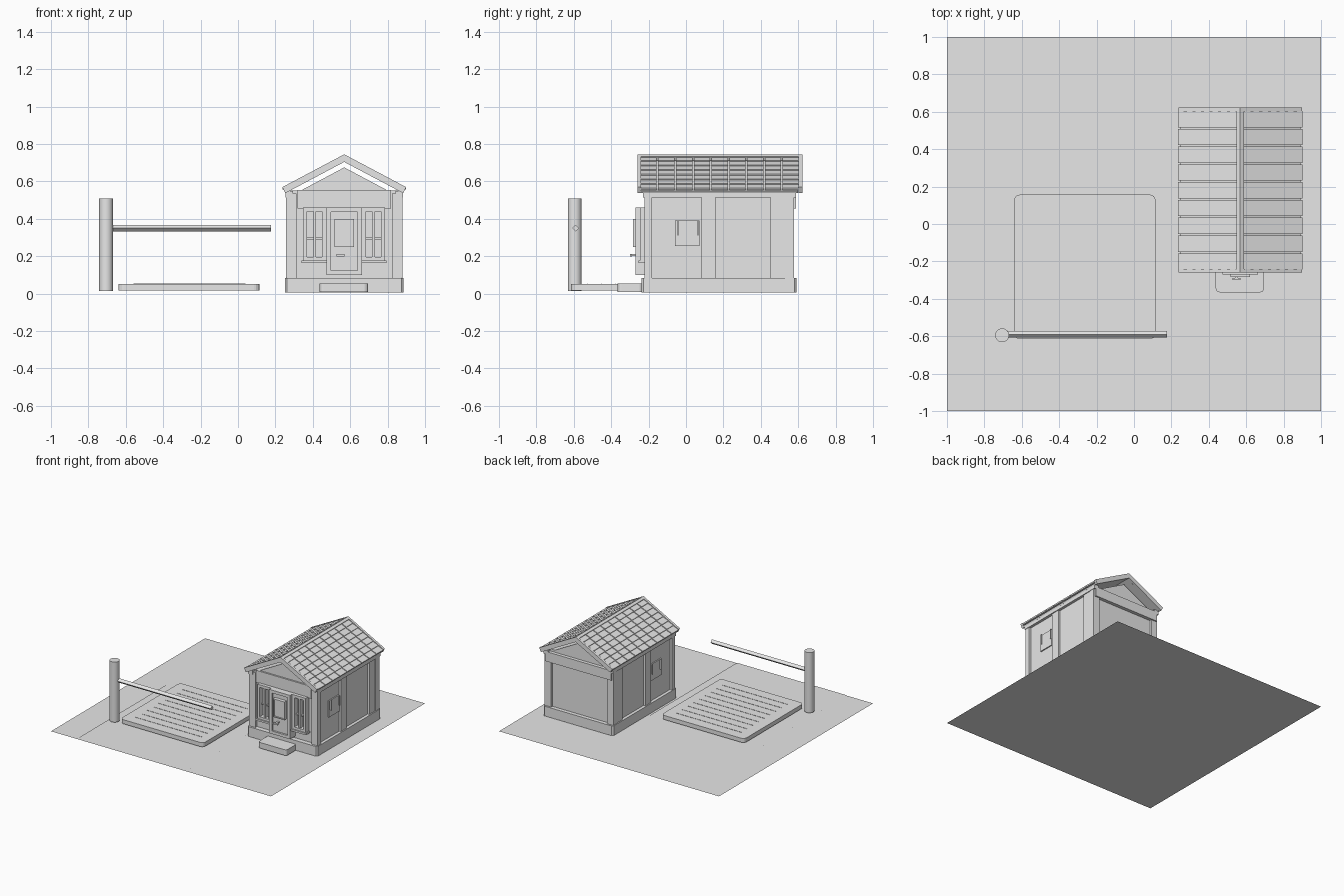
import bpy, bmesh, math
from mathutils import Matrix, Vector

old = bpy.data.objects.get("Cube")
if old:
    bpy.data.objects.remove(old, do_unlink=True)

grey = bpy.data.materials.new("plain_grey")
grey.use_nodes = True
grey.diffuse_color = (0.8, 0.8, 0.8, 1)
grey.node_tree.nodes["Principled BSDF"].inputs["Base Color"].default_value = (0.8, 0.8, 0.8, 1)


def finish(name, bm):
    mesh = bpy.data.meshes.new(name)
    bm.to_mesh(mesh)
    bm.free()
    mesh.materials.append(grey)
    obj = bpy.data.objects.new(name, mesh)
    bpy.context.collection.objects.link(obj)
    return obj


def add_box(bm, centre, size, tilt=0):
    """Box with a given centre and size, tilted about the y axis."""
    matrix = Matrix.Translation(centre) @ Matrix.Rotation(tilt, 4, 'Y') @ Matrix.Diagonal((*size, 1))
    return bmesh.ops.create_cube(bm, size=1, matrix=matrix)["verts"]


def add_span(bm, xs, ys, zs):
    """Box between low and high limits on each axis."""
    lims = (xs, ys, zs)
    return add_box(bm, [(a + b) / 2 for a, b in lims], [abs(b - a) for a, b in lims])


def spans(name, *limits):
    bm = bmesh.new()
    for lim in limits:
        add_span(bm, *lim)
    return finish(name, bm)


def rounded_block(name, xs, ys, zs, radius, segments=4):
    """Block whose upright edges are rounded."""
    bm = bmesh.new()
    add_span(bm, xs, ys, zs)
    upright = [e for e in bm.edges if abs(e.verts[0].co.z - e.verts[1].co.z) > 0.01]
    bmesh.ops.bevel(bm, geom=upright, offset=radius, segments=segments, profile=0.5, affect='EDGES')
    return finish(name, bm)


def flat(name, rects, z):
    """Flat sheets given as centre and size."""
    bm = bmesh.new()
    for x, y, w, d in rects:
        m = Matrix.Translation((x, y, z)) @ Matrix.Diagonal((w, d, 1, 1))
        bmesh.ops.create_grid(bm, x_segments=1, y_segments=1, size=0.5, matrix=m)
    return finish(name, bm)


# Ground, driveway, edge strips and scattered stones
flat("ground", [(0, 0, 2, 2)], 0)
flat("driveway", [(-0.2625, -0.41, 0.995, 1.18)], 0.003)
flat("driveway_edges", [(x, -0.42, 0.025, 1.12) for x in (-0.747, 0.222)], 0.005)
flat("ground_plate", [(-0.265, -0.745, 0.03, 0.06)], 0.006)
stones = [(-71, 82), (-39, 89), (59, 91), (91, 83), (4, 74), (-12, 64), (-24, 53),
          (-58, 49), (-82, 50), (-90, 32), (-1, 27), (-26, 19), (-82, 10), (91, 19),
          (25, -36), (73, -48), (66, -50), (69, -54), (54, -62), (51, -62), (82, -68), (55, -90)]
flat("stones", [(x / 100, y / 100, 0.016, 0.014) for x, y in stones], 0.004)

# Ribbed parking slab
rounded_block("parking_slab", (-0.64, 0.115), (-0.615, 0.157), (0.018, 0.052), 0.03)
spans("slab_ribs", *[((-0.56, 0.04), (y, y + 0.003), (0.05, 0.054))
                     for y in (-0.53 + i * 0.075 for i in range(9))])

# Barrier post and arm
bm = bmesh.new()
bmesh.ops.create_cone(bm, cap_ends=True, segments=32, radius1=0.037, radius2=0.037,
                      depth=0.495, matrix=Matrix.Translation((-0.705, -0.595, 0.2625)))
post = finish("barrier_post", bm)
bpy.context.view_layer.objects.active = post
post.select_set(True)
bpy.ops.object.shade_smooth_by_angle()

bm = bmesh.new()
arm = Matrix.Translation((-0.255, -0.59, 0.35)) @ Matrix.Rotation(math.pi / 2, 4, 'Y')
bmesh.ops.create_cone(bm, cap_ends=True, segments=4, radius1=0.018, radius2=0.018, depth=0.865, matrix=arm)
finish("barrier_arm", bm)

# Hut base, step and walls
MID = 0.568
rounded_block("plinth", (MID - 0.318, MID + 0.318), (-0.238, 0.592), (0.005, 0.085), 0.012, 1)
rounded_block("door_step", (0.437, 0.695), (-0.365, -0.23), (0.008, 0.055), 0.02)
spans("walls", ((MID - 0.293, MID + 0.293), (-0.2, 0.56), (0.08, 0.552)))


def sides(near, far):
    """The same x limits on both sides of the hut."""
    return [(MID + s * near, MID + s * far) for s in (-1, 1)]


spans("corner_posts", *[(xs, ys, (0.08, 0.535)) for xs in sides(0.255, 0.312)
                        for ys in ((-0.222, -0.182), (0.53, 0.577))])
spans("side_pilasters", *[(xs, ys, (0.08, 0.525)) for xs in sides(0.28, 0.308)
                          for ys in ((0.083, 0.157), (0.453, 0.53))])
spans("eave_beams", *[(xs, (-0.23, 0.588), (0.515, 0.55)) for xs in sides(0.275, 0.315)])
spans("end_beams", ((MID - 0.25, MID + 0.25), (-0.218, -0.19), (0.455, 0.555)),
      ((MID - 0.3, MID + 0.3), (0.55, 0.588), (0.455, 0.535)))

# Gable infill under the roof
bm = bmesh.new()
tri = [bm.verts.new((MID + x, -0.205, z)) for x, z in ((-0.235, 0.55), (0.235, 0.55), (0, 0.675))]
face = bm.faces.new(tri)
ext = bmesh.ops.extrude_face_region(bm, geom=[face])["geom"]
bmesh.ops.translate(bm, vec=(0, 0.765, 0), verts=[v for v in ext if isinstance(v, bmesh.types.BMVert)])
bmesh.ops.recalc_face_normals(bm, faces=bm.faces)
finish("gable", bm)


def frame(bm, xs, ys, zs, bar):
    """Four bars around an opening in a front wall."""
    (x0, x1), (z0, z1) = xs, zs
    for x in (x0, x1 - bar):
        add_span(bm, (x, x + bar), ys, zs)
    for z in (z0, z1 - bar):
        add_span(bm, (x0 + bar, x1 - bar), ys, (z, z + bar))


# Door with frame, glazed panel and handle
bm = bmesh.new()
frame(bm, (0.472, 0.662), (-0.27, -0.2), (0.1, 0.46), 0.024)
finish("door_frame", bm)
spans("door", ((0.495, 0.64), (-0.255, -0.2), (0.11, 0.44)))
bm = bmesh.new()
frame(bm, (0.515, 0.62), (-0.284, -0.25), (0.25, 0.4), 0.008)
finish("door_window_frame", bm)
spans("door_glass", ((0.52, 0.615), (-0.276, -0.25), (0.255, 0.395)))
spans("door_handle", ((0.527, 0.57), (-0.3, -0.288), (0.2, 0.213)),
      ((0.54, 0.555), (-0.29, -0.25), (0.202, 0.211)))

# Front windows: frame, crossing bars and sill
for side, x0, x1 in (("right", 0.347, 0.472), ("left", 0.662, 0.787)):
    bm = bmesh.new()
    frame(bm, (x0, x1), (-0.245, -0.2), (0.175, 0.46), 0.022)
    mid = (x0 + x1) / 2
    add_span(bm, (mid - 0.007, mid + 0.007), (-0.24, -0.2), (0.19, 0.44))
    add_span(bm, (x0 + 0.02, x1 - 0.02), (-0.222, -0.2), (0.29, 0.3))
    add_span(bm, (x0 - 0.008, x1 + 0.008), (-0.255, -0.2), (0.163, 0.178))
    finish("front_window_" + side, bm)

# Side windows with upright bars
for side, xs, bars in zip(("right", "left"), sides(0.285, 0.302), sides(0.29, 0.312)):
    spans("side_window_" + side, (xs, (-0.06, 0.072), (0.255, 0.39)),
          *[(bars, (y, y + 0.006), (0.31, 0.39)) for y in (-0.045, 0.062)])

# Pitched roof: deck, tiles, barge boards and ridge caps
PITCH, LENGTH, RIDGE = math.atan(0.53), 0.375, 0.745


def on_roof(s, along, height, y):
    """Point measured down the slope from the ridge."""
    c, n = math.cos(PITCH), math.sin(PITCH)
    return Vector((MID + s * (along * c + height * n), y, RIDGE - along * n + height * c))


for s, side in ((-1, "right"), (1, "left")):
    tilt = s * PITCH
    bm = bmesh.new()
    add_box(bm, on_roof(s, LENGTH / 2, -0.028, 0.18), (LENGTH, 0.84, 0.012), tilt)
    finish("roof_deck_" + side, bm)

    bm = bmesh.new()
    rows, columns = 7, 9
    step, width = (LENGTH - 0.01) / rows, 0.855 / columns
    for r in range(rows):
        for k in range(columns):
            spot = on_roof(s, 0.012 + (r + 0.5) * step, -0.012, -0.2475 + (k + 0.5) * width)
            add_box(bm, spot, (step * 1.05, width - 0.008, 0.011), tilt - s * 0.12)
    finish("roof_tiles_" + side, bm)

    bm = bmesh.new()
    for y in (-0.25, 0.612):
        add_box(bm, on_roof(s, LENGTH / 2, -0.018, y), (LENGTH, 0.02, 0.036), tilt)
    finish("barge_boards_" + side, bm)

    bm = bmesh.new()
    add_box(bm, on_roof(s, 0.011, -0.006, 0.18), (0.022, 0.87, 0.012), tilt)
    finish("ridge_cap_" + side, bm)
